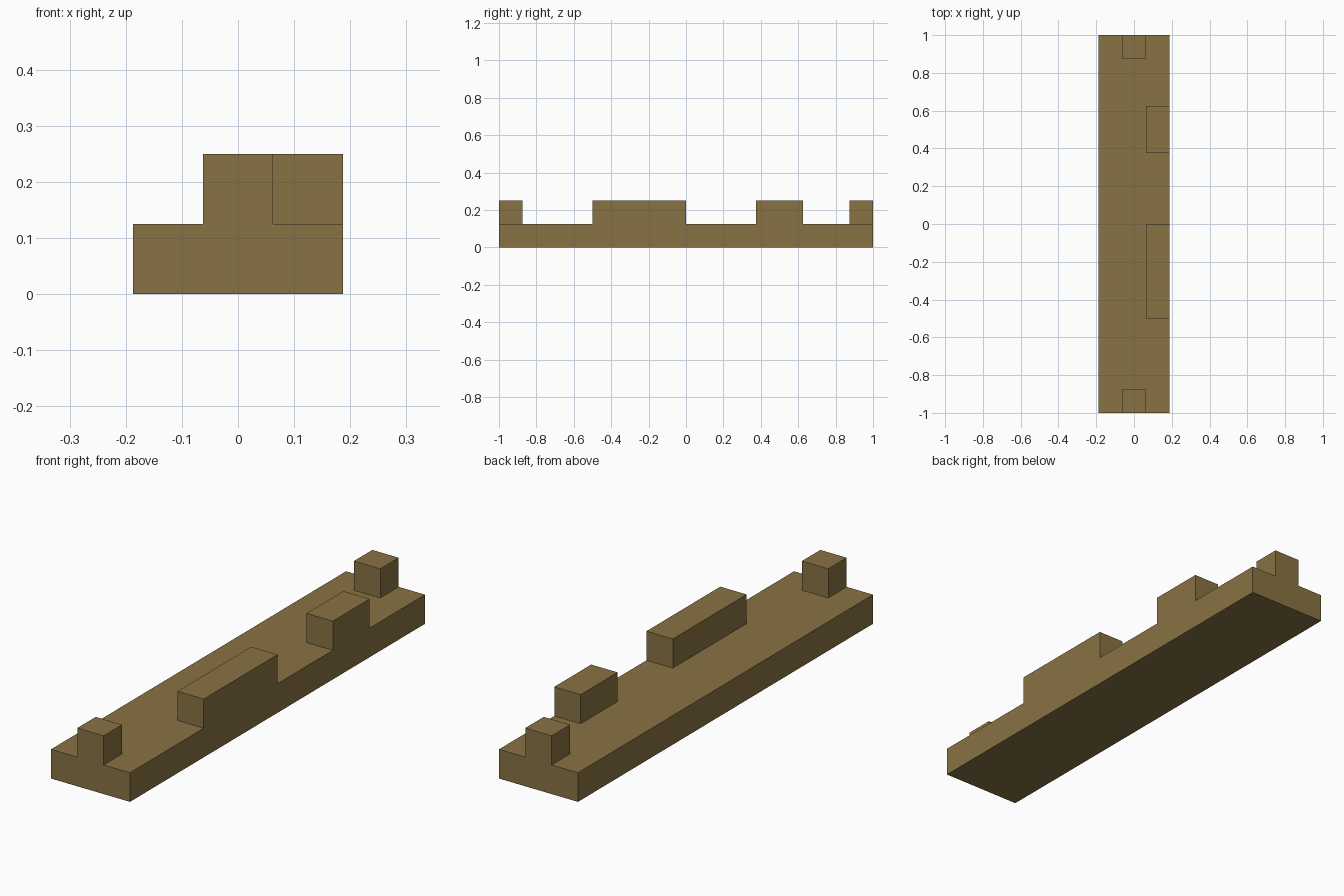
import bpy

if "Cube" in bpy.data.objects:
    bpy.data.objects.remove(bpy.data.objects["Cube"])

# Single wood-brown colour
wood = bpy.data.materials.new("wood_brown")
wood.diffuse_color = (0.25, 0.17, 0.056, 1.0)
wood.use_nodes = True
wood.node_tree.nodes["Principled BSDF"].inputs["Base Color"].default_value = wood.diffuse_color


def box(name, x, y, z):
    """Axis-aligned box from (min, max) ranges."""
    lo, hi = zip(x, y, z)
    bpy.ops.mesh.primitive_cube_add(size=1, location=[(a + b) / 2 for a, b in zip(lo, hi)])
    ob = bpy.context.object
    ob.name = name
    ob.scale = [b - a for a, b in zip(lo, hi)]
    bpy.ops.object.transform_apply(location=False, rotation=False, scale=True)
    ob.data.materials.append(wood)
    return ob


U = 0.0625              # base module
BASE_Z = (0, 2 * U)
RAISED_Z = (2 * U, 4 * U)

# Long flat plank
box("base_plank", (-3 * U, 3 * U), (-1, 1), BASE_Z)

# Centred pegs flush with both ends
box("front_peg", (-U, U), (-1, -1 + 2 * U), RAISED_Z)
box("back_peg", (-U, U), (1 - 2 * U, 1), RAISED_Z)

# Raised blocks flush with the right edge
box("long_side_block", (U, 3 * U), (-0.5, 0), RAISED_Z)
box("short_side_block", (U, 3 * U), (0.375, 0.625), RAISED_Z)
